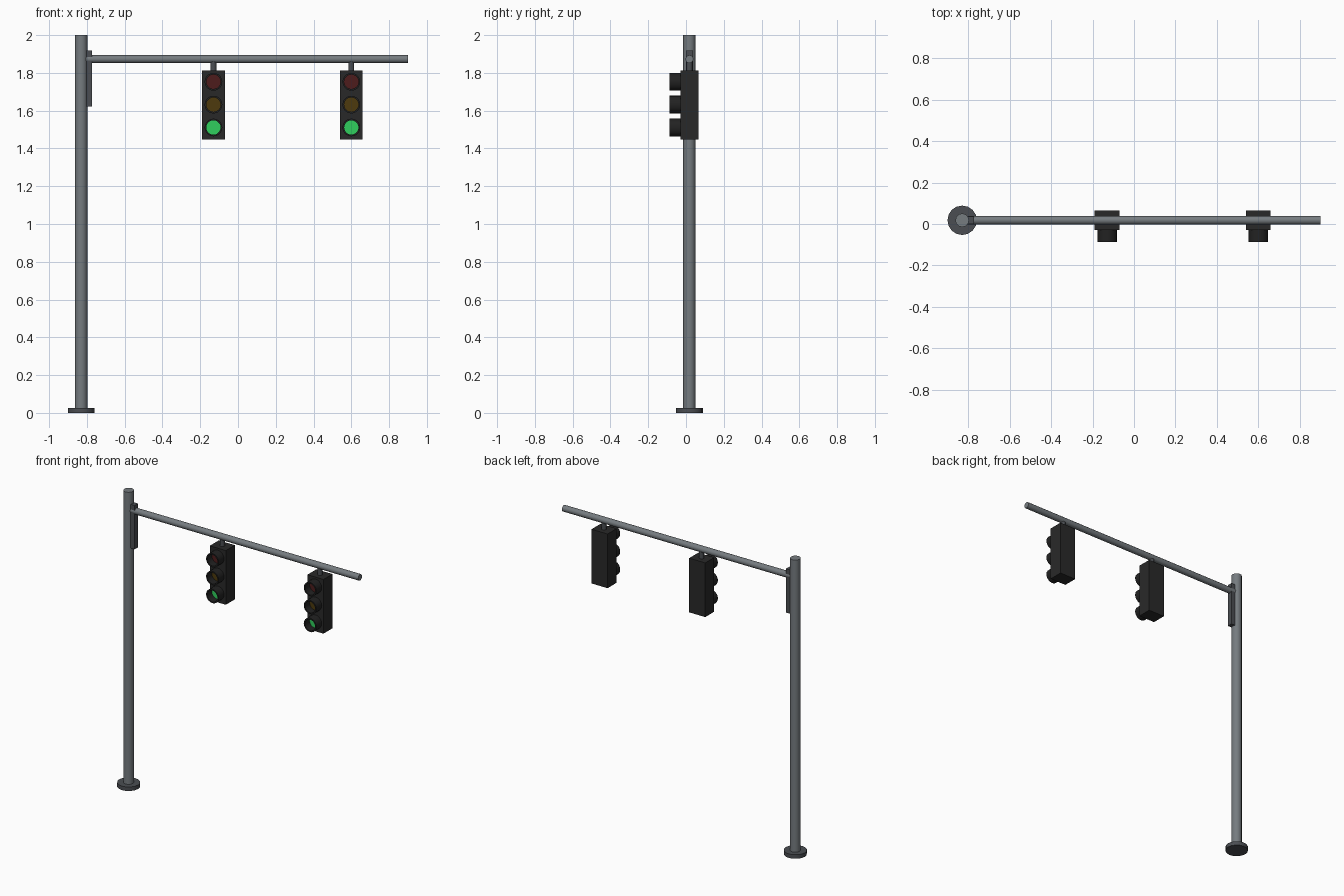
import bpy, bmesh, math
from mathutils import Matrix, Vector

if "Cube" in bpy.data.objects:
    bpy.data.objects.remove(bpy.data.objects["Cube"])


def mat(name, r, g, b):
    m = bpy.data.materials.new(name)
    m.diffuse_color = (r, g, b, 1)
    m.use_nodes = True
    m.node_tree.nodes["Principled BSDF"].inputs["Base Color"].default_value = m.diffuse_color
    return m


STEEL = mat("steel_grey", 0.18, 0.20, 0.215)
DARK = mat("dark_steel", 0.07, 0.076, 0.085)
HOUSING = mat("housing_black", 0.022, 0.022, 0.022)
VISOR = mat("visor_black", 0.016, 0.016, 0.016)
RED = mat("red_lens_off", 0.075, 0.012, 0.012)
AMBER = mat("amber_lens_off", 0.075, 0.042, 0.004)
GREEN = mat("green_lens_on", 0.03, 0.62, 0.11)

Y0 = 0.018  # depth of the pole and arm axis


def finish(bm, name, material, smooth=False):
    bmesh.ops.recalc_face_normals(bm, faces=bm.faces)
    me = bpy.data.meshes.new(name)
    bm.to_mesh(me)
    bm.free()
    me.materials.append(material)
    ob = bpy.data.objects.new(name, me)
    bpy.context.collection.objects.link(ob)
    if smooth:
        bpy.context.view_layer.objects.active = ob
        ob.select_set(True)
        bpy.ops.object.shade_smooth_by_angle(angle=math.radians(40))
        ob.select_set(False)
    return ob


def rod(name, a, b, r, n, material, smooth=True):
    """Capped cylinder from point a to point b."""
    a, b = Vector(a), Vector(b)
    bm = bmesh.new()
    rot = (b - a).to_track_quat('Z', 'Y').to_matrix().to_4x4()
    bmesh.ops.create_cone(bm, cap_ends=True, segments=n, radius1=r, radius2=r,
                          depth=(b - a).length,
                          matrix=Matrix.Translation((a + b) / 2) @ rot)
    return finish(bm, name, material, smooth)


def box(name, lo, hi, material):
    lo, hi = Vector(lo), Vector(hi)
    bm = bmesh.new()
    bmesh.ops.create_cube(bm, size=1, matrix=Matrix.Translation((lo + hi) / 2)
                          @ Matrix.Diagonal((*(hi - lo), 1)))
    return finish(bm, name, material)


def tube(name, x, z, y0, y1, r_out, r_in, n, material):
    """Open ring-section tube along y."""
    bm = bmesh.new()
    rings = []
    for y, r in ((y0, r_out), (y1, r_out), (y1, r_in), (y0, r_in)):
        rings.append([bm.verts.new((x + r * math.cos(math.tau * i / n), y,
                                    z + r * math.sin(math.tau * i / n)))
                      for i in range(n)])
    for k in range(4):
        p, q = rings[k], rings[(k + 1) % 4]
        for i in range(n):
            j = (i + 1) % n
            bm.faces.new((p[i], p[j], q[j], q[i]))
    return finish(bm, name, material, True)


# Pole, foot, arm and the plate that joins them
PX = -0.83
rod("foot_flange", (PX, Y0, 0), (PX, Y0, 0.027), 0.071, 16, DARK)
rod("pole", (PX, Y0, 0.002), (PX, Y0, 2.0), 0.033, 12, STEEL)
rod("arm", (-0.81, Y0, 1.873), (0.90, Y0, 1.873), 0.021, 12, STEEL)
box("arm_bracket", (-0.81, Y0 - 0.018, 1.622), (-0.772, Y0 + 0.018, 1.918), DARK)

# Two hanging signal heads
for side, x in (("inner", -0.13), ("outer", 0.60)):
    rod(side + "_hanger", (x, Y0, 1.80), (x, Y0, 1.865), 0.016, 10, DARK)
    box(side + "_housing", (x - 0.06, -0.030, 1.447), (x + 0.06, 0.066, 1.813), HOUSING)
    for lamp, z, lens in (("top", 1.753, RED), ("middle", 1.632, AMBER), ("bottom", 1.511, GREEN)):
        tube(f"{side}_{lamp}_visor", x, z, -0.028, -0.088, 0.047, 0.038, 20, VISOR)
        rod(f"{side}_{lamp}_lens", (x, -0.028, z), (x, -0.038, z), 0.039, 20, lens)
